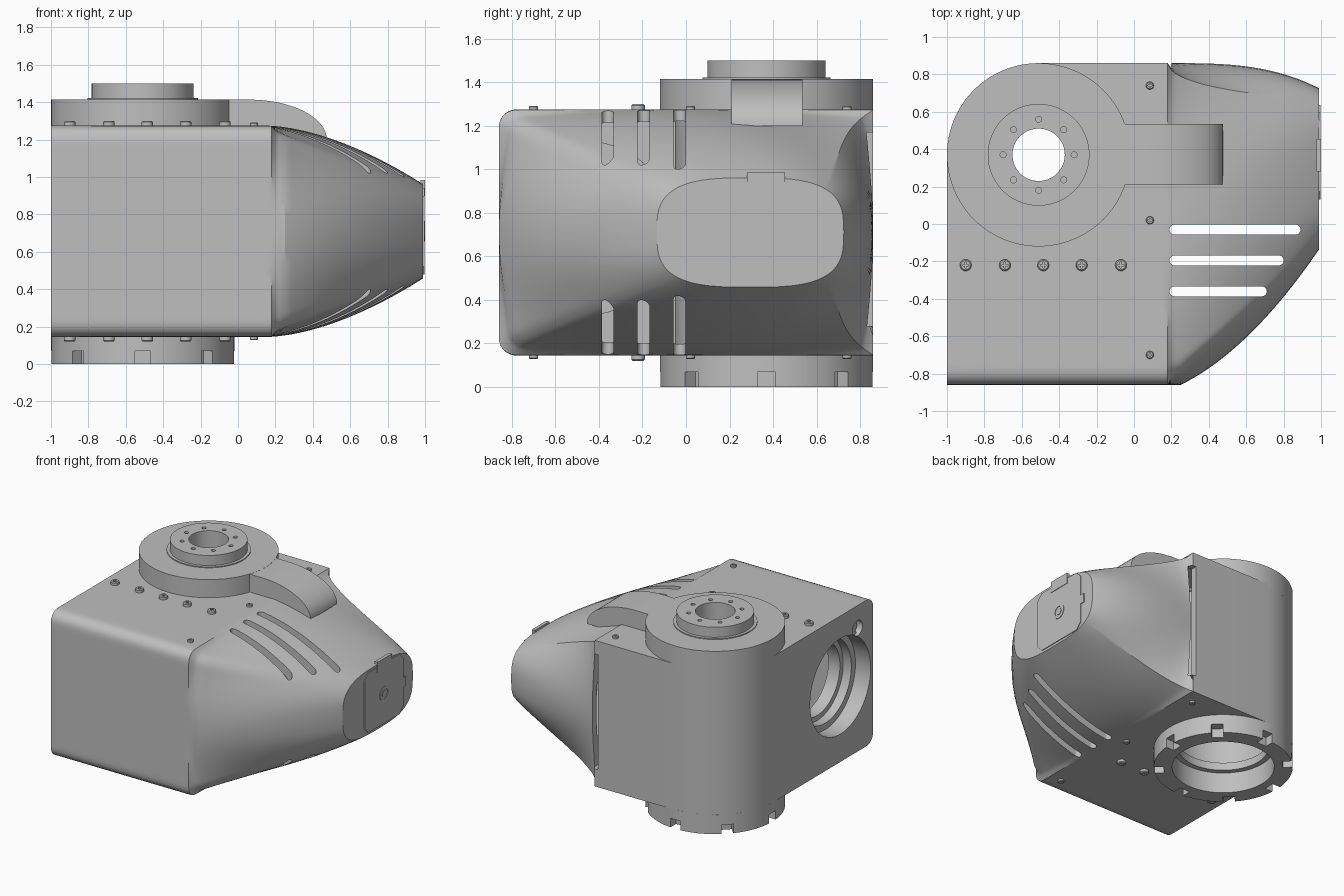
import bpy, bmesh, math
from mathutils import Matrix, Vector

if "Cube" in bpy.data.objects:
    bpy.data.objects.remove(bpy.data.objects["Cube"])

GREY = (0.52, 0.52, 0.52, 1)
metal = bpy.data.materials.new("plain grey")
metal.use_nodes = True
metal.diffuse_color = GREY
metal.node_tree.nodes["Principled BSDF"].inputs["Base Color"].default_value = GREY

CX, CY, R = -0.51, 0.37, 0.49      # main joint axis and radius
MID, HALF = 0.71, 0.565            # housing mid height and half height


def finish(name, bm):
    bmesh.ops.recalc_face_normals(bm, faces=bm.faces)
    mesh = bpy.data.meshes.new(name)
    bm.to_mesh(mesh)
    bm.free()
    mesh.materials.append(metal)
    obj = bpy.data.objects.new(name, mesh)
    bpy.context.collection.objects.link(obj)
    return obj


def skin(name, rings, closed=False):
    """Join rings of points with quads, capping the ends unless closed."""
    bm = bmesh.new()
    rows = [[bm.verts.new(p) for p in ring] for ring in rings]
    n = len(rows[0])
    for i in range(len(rows) if closed else len(rows) - 1):
        a, b = rows[i], rows[(i + 1) % len(rows)]
        for j in range(n):
            k = (j + 1) % n
            bm.faces.new((a[j], a[k], b[k], b[j]))
    if not closed:
        bm.faces.new(rows[0])
        bm.faces.new(rows[-1])
    return finish(name, bm)


def prism(name, pts, lo, hi, axis="z"):
    place = {"z": lambda a, b, h: (a, b, h),
             "x": lambda a, b, h: (h, a, b),
             "y": lambda a, b, h: (a, h, b)}[axis]
    return skin(name, [[place(a, b, h) for a, b in pts] for h in (lo, hi)])


def circle(a, b, r, n=64):
    return [(a + r * math.cos(math.tau * i / n), b + r * math.sin(math.tau * i / n))
            for i in range(n)]


def rect(a0, a1, b0, b1, c=0):
    if not c:
        return [(a0, b0), (a1, b0), (a1, b1), (a0, b1)]
    return [(a0 + c, b0), (a1 - c, b0), (a1, b0 + c), (a1, b1 - c),
            (a1 - c, b1), (a0 + c, b1), (a0, b1 - c), (a0, b0 + c)]


def stadium(x0, x1, y, r, n=10):
    turn = [math.pi * (i / n - 0.5) for i in range(n + 1)]
    return ([(x1 - r + r * math.cos(t), y + r * math.sin(t)) for t in turn] +
            [(x0 + r - r * math.cos(t), y - r * math.sin(t)) for t in turn])


def lathe(name, profile, matrix, n=96):
    rings = [[matrix @ Vector((r * math.cos(math.tau * j / n),
                               r * math.sin(math.tau * j / n), z))
              for j in range(n)] for r, z in profile]
    return skin(name, rings, closed=True)


def cut(obj, *cutters):
    for cutter in cutters:
        mod = obj.modifiers.new("cut", "BOOLEAN")
        mod.operation, mod.solver, mod.object = "DIFFERENCE", "EXACT", cutter
        bpy.context.view_layer.objects.active = obj
        bpy.ops.object.modifier_apply(modifier=mod.name)
        bpy.data.objects.remove(cutter)


def section(x, y0, y1, h, w, n):
    """Cross-section blending a box with rounded front corners into an oval."""
    yc, hy = (y0 + y1) / 2, (y1 - y0) / 2
    ry, rz = 0.08 / hy, 0.08 / h
    ring, steps = [], 24
    for q in range(4):
        for i in range(steps):
            s = 2 * i / steps - 1
            t = math.radians(45 + 45 * (0.25 * s + 0.75 * s ** 3) + 90 * q)
            c, d = math.cos(t), math.sin(t)
            m = max(abs(c), abs(d))
            u, v = abs(c) / m, abs(d) / m
            du, dv = (u - 1 + ry) / ry, (v - 1 + rz) / rz
            if c < 0 and du > 0 and dv > 0:
                k = math.hypot(du, dv)
                u, v = 1 - ry + ry * du / k, 1 - rz + rz * dv / k
            u += w * (abs(c) ** (2 / n) - u)
            v += w * (abs(d) ** (2 / n) - v)
            ring.append((x, yc + hy * math.copysign(u, c), MID + h * math.copysign(v, d)))
    return ring


def housing(name, inset):
    """Round back corner, straight middle, then the tapering nose."""
    rings, r = [], R - inset
    for i in range(17):
        a = math.pi / 2 * i / 16
        rings.append(section(CX - r * math.cos(a), -0.86 + inset,
                             CY + max(r * math.sin(a), 0.0), HALF - inset, 0, 2))
    xs = [-0.2, 0.1, 0.15, 0.18, 0.2, 0.22, 0.25] + [0.25 + 0.74 * i / 20 for i in range(1, 21)]
    for x in xs:
        f = max(0, (x - 0.25) / 0.75)
        g = max(0, (x - 0.15) / 0.85)
        b = max(0, (x - 0.2) / 0.8)
        w = max(0, (x - 0.18) / 0.81)
        rings.append(section(x - inset * max(0, x), -0.86 + 0.37 * (f + f * f) + inset,
                             0.86 - 0.14 * b ** 3 - inset,
                             HALF - 0.32 * g ** 1.7 - inset, w ** 0.5, 2.1 + w ** 3))
    return skin(name, rings)


# Hollow housing with vents, joint bores and side opening
body = housing("housing", 0)
cut(body, housing("cavity", 0.05))
for y, end in ((-0.03, 0.89), (-0.195, 0.8), (-0.36, 0.71)):
    cut(body, prism("vent", stadium(0.19, end, y, 0.027), -1, 3))
SY, SZ = -0.46, 0.73
cut(body,
    prism("back_slot", rect(0.15, 0.2, 0.28, 1.17), 0.7, 1.0, "y"),
    prism("lower_bore", circle(CX, CY, 0.36, 96), -0.1, 0.5),
    prism("upper_bore", circle(CX, CY, 0.14), 1, 2),
    prism("side_bore", circle(SY, SZ, 0.37, 96), -1.2, -0.8, "x"),
    prism("side_notch", circle(-0.67, 1.1, 0.06, 24), -1.2, -0.8, "x"))

# Stepped bearing seat inside the side opening
lathe("side_bearing_seat",
      [(0.40, 0.03), (0.37, 0.03), (0.37, 0.13), (0.32, 0.13), (0.32, 0.2),
       (0.28, 0.2), (0.28, 0.3), (0.40, 0.3)],
      Matrix.Translation((-1, SY, SZ)) @ Matrix.Rotation(math.pi / 2, 4, "Y"))
prism("side_screw", circle(-0.67, 1.1, 0.035, 20), -0.97, -0.8, "x")

axis = Matrix.Translation((CX, CY, 0))

# Lower ring with notches round its rim
ring = lathe("lower_ring", [(R, 0), (R, 0.15), (0.36, 0.15), (0.36, 0)], axis)
for i in range(8):
    notch = prism("notch", rect(0.42, 0.6, -0.042, 0.042), -0.1, 0.07)
    notch.data.transform(axis @ Matrix.Rotation(math.tau * i / 8, 4, "Z"))
    cut(ring, notch)
lathe("bearing_tube", [(0.42, 0.16), (0.42, 1.24), (0.36, 1.24), (0.36, 0.22),
                       (0.32, 0.22), (0.32, 0.16)], axis)

# Upper flange with collar and bolt holes
flange = lathe("upper_flange",
               [(0.14, 1.25), (R, 1.25), (R, 1.415), (0.295, 1.415), (0.295, 1.422),
                (0.272, 1.422), (0.272, 1.5), (0.14, 1.5)], axis)
for i in range(8):
    a = math.tau * i / 8
    cut(flange, prism("bolt_hole", circle(CX + 0.19 * math.cos(a), CY + 0.19 * math.sin(a),
                                          0.016, 16), 1.42, 1.6))

# Curved cable cover running from the flange onto the nose
arc = [(0.06 + 0.415 * math.sin(a), 1.2 + 0.214 * math.cos(a))
       for a in (math.pi / 2 * i / 16 for i in range(17))]
prism("cable_cover", [(-0.08, 1.2), (-0.08, 1.414)] + arc, 0.21, 0.535, "y")

# End plate, tabs and button on the nose
prism("end_plate", rect(0.13, 0.6, 0.478, 0.942, 0.045), 0.97, 0.996, "x")
prism("top_tab", rect(0.28, 0.455, 0.9, 0.985), 0.975, 1.0, "x")
prism("side_tab", rect(0.59, 0.635, 0.67, 0.74), 0.97, 0.996, "x")
button = Matrix.Translation((0.99, 0.365, MID)) @ Matrix.Rotation(math.pi / 2, 4, "Y")
lathe("button_ring", [(0.055, 0), (0.055, 0.01), (0.04, 0.01), (0.04, 0)], button, 40)
prism("button", circle(0.365, MID, 0.025, 32), 0.99, 1.0, "x")

# Cross-head screws on the top and the underside
spots = [(x, -0.22, 0.031) for x in (-0.9, -0.69, -0.485, -0.28, -0.07)]
spots += [(0.085, y, 0.021) for y in (0.74, 0.02, -0.7)]
for x, y, r in spots:
    for side in (1, -1):
        def ring_at(radius, h):
            return [(a, b, MID + side * (HALF + h)) for a, b in circle(x, y, radius, 24)]
        screw = skin("screw_top" if side > 0 else "screw_bottom",
                     [ring_at(r, -0.02), ring_at(r, 0.6 * r), ring_at(0.8 * r, 0.8 * r)])
        z = sorted(MID + side * (HALF + h) for h in (0.4 * r, r))
        l, t = 0.5 * r, 0.13 * r
        cut(screw, prism("groove", rect(x - l, x + l, y - t, y + t), *z),
            prism("groove", rect(x - t, x + t, y - l, y + l), *z))

# Smooth shading with crisp edges
bpy.ops.object.select_all(action="DESELECT")
for obj in bpy.context.collection.objects:
    if obj.type == "MESH" and metal.name in obj.data.materials:
        obj.select_set(True)
        bpy.context.view_layer.objects.active = obj
bpy.ops.object.shade_smooth_by_angle(angle=math.radians(25))
